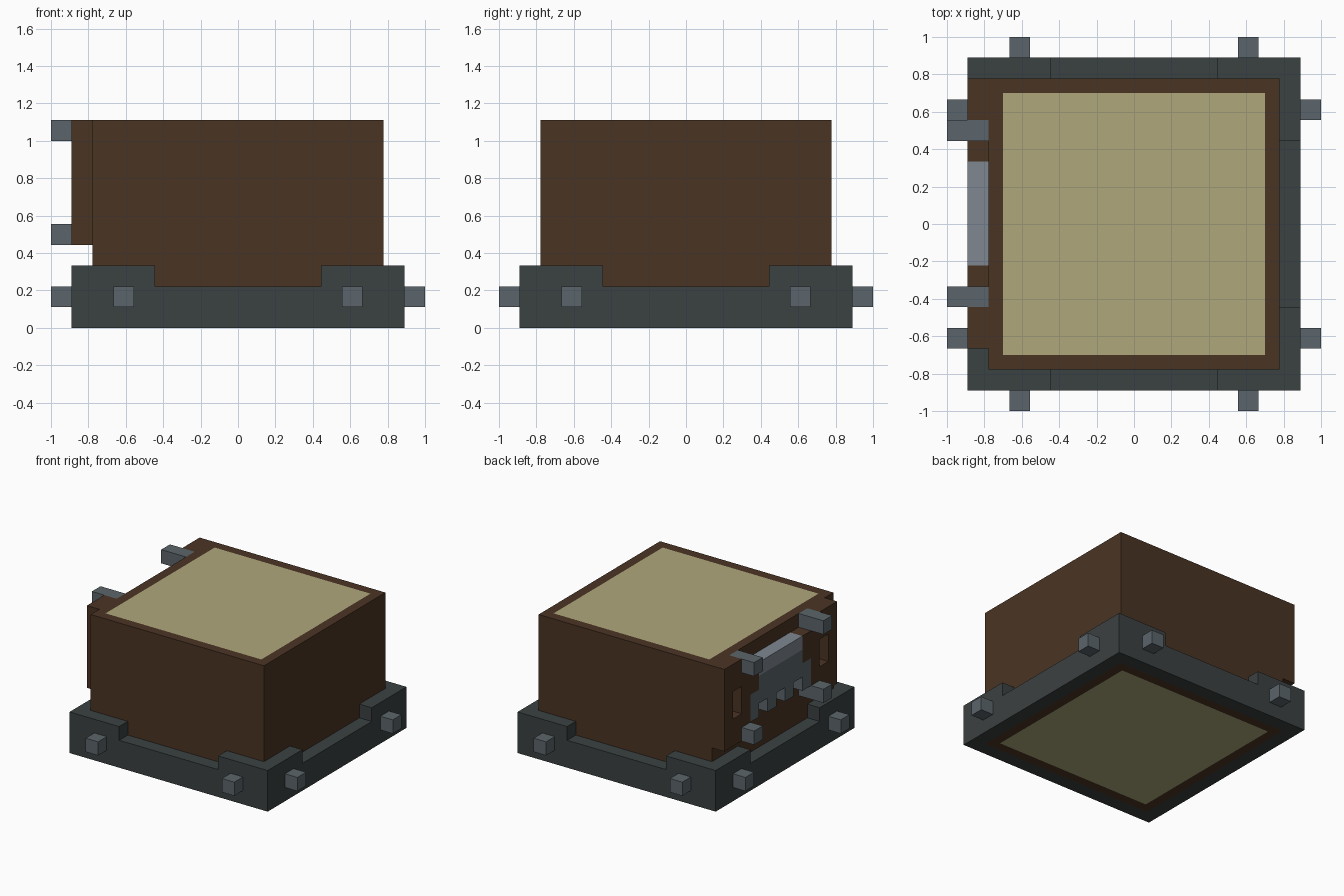
import bpy, bmesh, math
from mathutils import Matrix, Vector

U = 1 / 9          # one block of the build grid
MID = 0.5          # centre of the side panel along y, in blocks

if "Cube" in bpy.data.objects:
    bpy.data.objects.remove(bpy.data.objects["Cube"], do_unlink=True)


def material(name, hex_code):
    def linear(c):
        return c / 12.92 if c <= 0.04045 else ((c + 0.055) / 1.055) ** 2.4
    rgb = [linear(int(hex_code[i:i + 2], 16) / 255) for i in (0, 2, 4)]
    mat = bpy.data.materials.new(name)
    mat.use_nodes = True
    mat.diffuse_color = (*rgb, 1)
    mat.node_tree.nodes["Principled BSDF"].inputs["Base Color"].default_value = (*rgb, 1)
    return mat


WOOD = material("dark brown wood", "4a3423")
CREAM = material("cream panel", "afa77b")
IRON = material("dark iron", "3b4141")
STEEL = material("grey steel", "5b656b")
PALE = material("pale steel", "7f8791")


def finish(name, bm, *mats):
    bmesh.ops.recalc_face_normals(bm, faces=bm.faces)
    bmesh.ops.scale(bm, vec=(U, U, U), verts=bm.verts)
    mesh = bpy.data.meshes.new(name)
    bm.to_mesh(mesh)
    bm.free()
    for mat in mats:
        mesh.materials.append(mat)
    obj = bpy.data.objects.new(name, mesh)
    bpy.context.collection.objects.link(obj)
    return obj


def slab(name, outline, x0, x1, mat, turn=0):
    """Extrude a (y, z) outline from x0 to x1, then turn it about z."""
    bm = bmesh.new()
    face = bm.faces.new([bm.verts.new((x0, y, z)) for y, z in outline])
    new = bmesh.ops.extrude_face_region(bm, geom=[face])["geom"]
    verts = [v for v in new if isinstance(v, bmesh.types.BMVert)]
    bmesh.ops.translate(bm, vec=(x1 - x0, 0, 0), verts=verts)
    bmesh.ops.rotate(bm, matrix=Matrix.Rotation(turn, 3, "Z"), verts=bm.verts)
    return finish(name, bm, mat)


def rect(y0, y1, z0, z1):
    return [(y0, z0), (y1, z0), (y1, z1), (y0, z1)]


def mirrored(half):
    return half + [(-y, z) for y, z in reversed(half)]


def on_panel(outline, side=1):
    return [(MID + side * y, z) for y, z in outline]


# Wooden box with a flush cream panel on top and bottom
bm = bmesh.new()
bmesh.ops.create_cube(bm, size=1, matrix=Matrix.Translation((0, 0, 5)) @ Matrix.Diagonal((14, 14, 10, 1)))
ends = [f for f in bm.faces if abs(f.normal.z) > 0.9]
bmesh.ops.inset_individual(bm, faces=ends, thickness=1)
for f in ends:
    f.material_index = 1
finish("wooden_box", bm, WOOD, CREAM)

# Base rails with raised corners, and two studs on each side
for k, side in enumerate(("right", "front", "left", "back")):
    turn = k * math.pi / 2
    reach = 7 if k % 2 == 0 else 8
    rail = mirrored([(reach, 0), (reach, 3), (4, 3), (4, 2)])
    slab(f"base_rail_{side}", rail, -8, -7, IRON, turn)
    for n, y in enumerate((-6, 5), 1):
        slab(f"base_stud_{side}_{n}", rect(y, y + 1, 1, 2), -9, -8, STEEL, turn)

# Side frame: two wooden posts, each with a window slot and two brackets
post = [(2.5, 7), (3.5, 7), (3.5, 5), (4.5, 5), (4.5, 4), (6.5, 4),
        (6.5, 10), (4.5, 10), (4.5, 9), (2.5, 9)]
for side, label in ((1, "back"), (-1, "front")):
    obj = slab(f"frame_post_{label}", on_panel(post, side), -8, -7, WOOD)
    cutter = slab("slot_cutter", on_panel(rect(4.5, 5.5, 6, 8), side), -8.5, -6.5, WOOD)
    cut = obj.modifiers.new("slot", "BOOLEAN")
    cut.operation = "DIFFERENCE"
    cut.solver = "EXACT"
    cut.object = cutter
    bpy.context.view_layer.objects.active = obj
    bpy.ops.object.modifier_apply(modifier=cut.name)
    bpy.data.objects.remove(cutter, do_unlink=True)
    for z, height in ((4, "lower"), (9, "upper")):
        slab(f"bracket_{height}_{label}", on_panel(rect(3.5, 4.5, z, z + 1), side), -9, -7, STEEL)

# Toothed grille with a pale strip along its top
grille = mirrored([(0.5, 6), (0.5, 5), (1.5, 5), (1.5, 6), (2.5, 6), (2.5, 5),
                   (3.5, 5), (3.5, 7), (2.5, 7), (2.5, 8)])
slab("toothed_grille", on_panel(grille), -8, -7, STEEL)
slab("grille_top_strip", on_panel(rect(-2.5, 2.5, 8, 9)), -8, -7, PALE)
